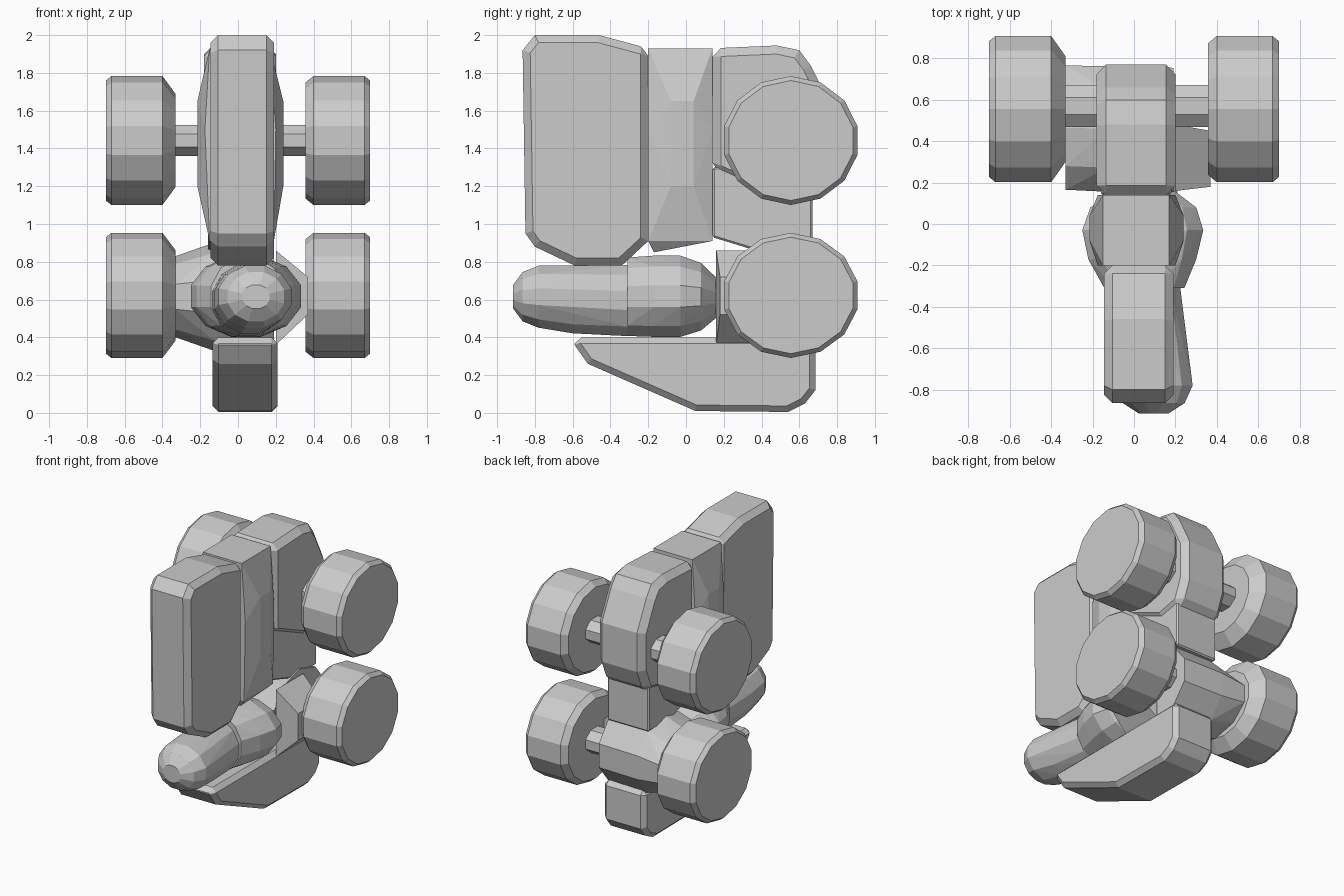
import bpy, bmesh
from math import sin, cos, pi

if "Cube" in bpy.data.objects:
    bpy.data.objects.remove(bpy.data.objects["Cube"])


def hull(name, points, bevel=0.0):
    """Convex low-poly piece around a set of points, with optional chamfered edges."""
    bm = bmesh.new()
    for p in points:
        bm.verts.new(p)
    res = bmesh.ops.convex_hull(bm, input=bm.verts)
    loose = {g for g in res["geom_interior"] + res["geom_unused"]
             if isinstance(g, bmesh.types.BMVert)}
    bmesh.ops.delete(bm, geom=list(loose), context='VERTS')
    bmesh.ops.dissolve_limit(bm, angle_limit=0.02, verts=bm.verts, edges=bm.edges)
    bmesh.ops.recalc_face_normals(bm, faces=bm.faces)
    me = bpy.data.meshes.new(name)
    bm.to_mesh(me)
    bm.free()
    ob = bpy.data.objects.new(name, me)
    bpy.context.collection.objects.link(ob)
    if bevel:
        mod = ob.modifiers.new("chamfer", 'BEVEL')
        mod.width = bevel
        mod.segments = 1
        mod.limit_method = 'ANGLE'
        mod.angle_limit = 0.9
    return ob


def slab(name, profile, x0, x1, bevel):
    """Side profile (y, z) extruded across x."""
    return hull(name, [(x, y, z) for x in (x0, x1) for y, z in profile], bevel)


def ring_x(x, y0, y1, z0, z1, n=14):
    """Ellipse of points across x, given by its limits."""
    return [(x, (y0 + y1) / 2 + (y1 - y0) / 2 * cos(2 * pi * (i + .5) / n),
             (z0 + z1) / 2 + (z1 - z0) / 2 * sin(2 * pi * (i + .5) / n)) for i in range(n)]


def ring_y(y, x0, x1, z0, z1, n=12):
    """Ellipse of points across y, given by its limits."""
    return [(x, y, z) for y_, x, z in
            [(p[0], p[1], p[2]) for p in ring_x(y, x0, x1, z0, z1, n)]]


# Upright body: front panel, bulging middle, rear block and lower column
slab("front_panel", [(-.865, 1.92), (-.80, 2.0), (-.46, 2.0), (-.2, 1.93), (-.2, .91),
                     (-.34, .78), (-.59, .78), (-.80, .88), (-.85, .95)], -.145, .19, .04)
mid = [(x, y, z) for y in (-.2, .14) for x, z in
       ((-.15, 1.93), (.17, 1.93), (-.175, 1.5), (.2, 1.5), (-.15, .91), (.19, .91))]
mid += [(x, y, z) for x in (-.215, .24) for y in (-.08, .04) for z in (1.2, 1.65)]
mid += [(x, -.17, .85) for x in (-.08, .14)]
hull("middle_panel", mid)
slab("rear_block", [(.14, 1.93), (.48, 1.945), (.6, 1.92), (.66, 1.84), (.77, 1.62),
                    (.77, 1.33), (.70, 1.16), (.5, 1.12), (.14, 1.28)], -.18, .2, .045)
slab("rear_column", [(.14, 1.3), (.67, 1.3), (.67, .85), (.4, .85), (.14, .93)], -.16, .18, .01)

# Sloping foot
slab("foot", [(-.585, .40), (-.59, .36), (-.52, .26), (.05, .01), (.54, .005), (.63, .05),
              (.685, .12), (.685, .40), (.14, .36), (.04, .40)], -.135, .21, .035)

# Rounded snout and ball behind it
hull("snout", ring_y(-.31, -.14, .23, .40, .79) + ring_y(-.6, -.13, .26, .415, .785)
     + ring_y(-.78, -.11, .29, .445, .785) + ring_y(-.865, -.06, .25, .48, .75)
     + ring_y(-.915, .02, .17, .55, .68))
hull("ball", ring_y(-.31, -.15, .25, .40, .83) + ring_y(-.17, -.23, .31, .395, .84)
     + ring_y(-.03, -.26, .345, .395, .84) + ring_y(.08, -.22, .31, .43, .80)
     + ring_y(.16, -.1, .2, .5, .72))

# Lower barrel and the wedge joining it to the right wheel
hull("barrel", ring_x(-.33, .15, .78, .40, .83, 10) + ring_x(-.13, .14, .78, .33, .9, 10)
     + ring_x(.19, .14, .77, .33, .9, 10))
hull("barrel_wedge", [(.2, y, z) for y in (.16, .48) for z in (.36, .86)]
     + [(.37, y, z) for y in (.18, .45) for z in (.52, .72)])

# Axles and wheels
for level, zc, rz in (("upper", 1.442, .338), ("lower", .622, .328)):
    hull(level + "_axle", ring_x(-.38, .46, .68, zc - .09, zc + .09, 8)
         + ring_x(0, .5, .64, zc - .06, zc + .06, 8)
         + ring_x(.38, .46, .68, zc - .09, zc + .09, 8))
    hull(level + "_axle_core", ring_x(-.37, .48, .67, zc - .08, zc + .08, 8)
         + ring_x(.37, .48, .67, zc - .08, zc + .08, 8))
    for side, s in (("left", -1), ("right", 1)):
        inner = .33 if s < 0 else .357
        pts = []
        for x, k in ((.70, .93), (.67, 1), (.40, 1), (inner, .72 if s < 0 else .9)):
            ry, r = .362 * k, rz * k * 1.01
            pts += ring_x(s * x, .555 - ry, .555 + ry, zc - r, zc + r)
        hull(f"{level}_{side}_wheel", pts)
